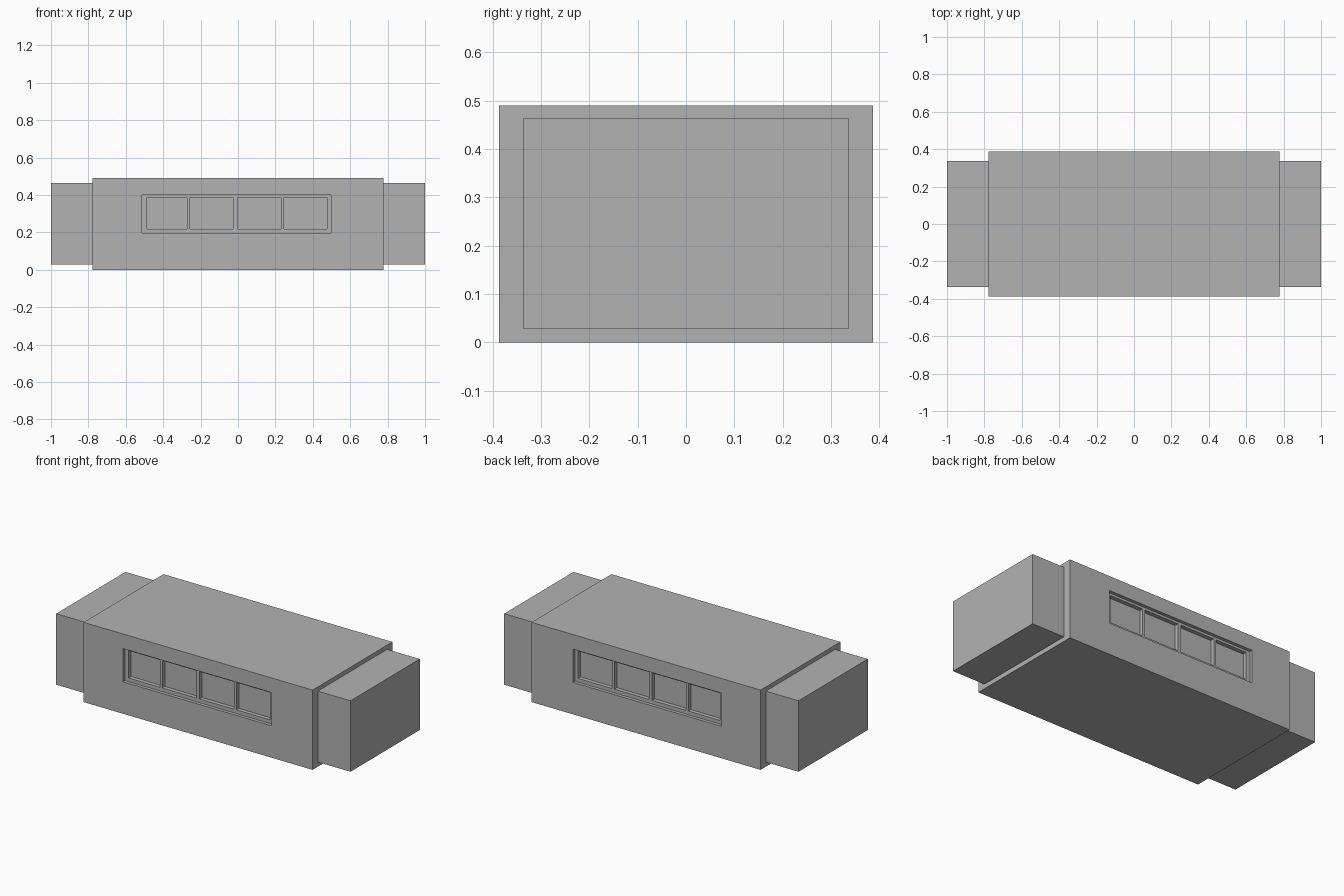
import bpy

if "Cube" in bpy.data.objects:
    bpy.data.objects.remove(bpy.data.objects["Cube"], do_unlink=True)

# Single plain grey finish
grey = bpy.data.materials.new("plain_grey")
grey.use_nodes = True
grey.diffuse_color = (0.45, 0.45, 0.45, 1)
grey.node_tree.nodes["Principled BSDF"].inputs["Base Color"].default_value = grey.diffuse_color


def box(name, x, y, z):
    """Axis-aligned box from (min, max) ranges."""
    ranges = (x, y, z)
    bpy.ops.mesh.primitive_cube_add(size=1, location=[sum(r) / 2 for r in ranges])
    ob = bpy.context.object
    ob.name = name
    ob.scale = [abs(r[1] - r[0]) for r in ranges]
    bpy.ops.object.transform_apply(location=False, rotation=False, scale=True)
    ob.data.materials.append(grey)
    return ob


def join(name, parts):
    bpy.ops.object.select_all(action='DESELECT')
    for p in parts:
        p.select_set(True)
    bpy.context.view_layer.objects.active = parts[0]
    bpy.ops.object.join()
    parts[0].name = name


HALF_X, HALF_Y, TOP = 0.778, 0.387, 0.49
OPEN_X, OPEN_Z = (-0.512, 0.497), (0.196, 0.40)      # wall opening
GLASS_X, GLASS_Z = (-0.487, 0.476), (0.218, 0.386)   # glazed area
MULLIONS = ((-0.273, -0.257), (-0.026, -0.004), (0.23, 0.246))
FRAME_IN, PANE_IN, CUT_IN = 0.02, 0.045, 0.06        # depths behind the wall face

# Main block and the smaller end blocks
body = box("main_block", (-HALF_X, HALF_X), (-HALF_Y, HALF_Y), (0, TOP))
for side, name in ((-1, "right_end_block"), (1, "left_end_block")):
    box(name, (side * HALF_X, side), (-0.336, 0.336), (0.028, 0.464))

# Window bands on front and back
for side, label in ((-1, "front"), (1, "back")):
    def depth(a, b):
        return (side * (HALF_Y - a), side * (HALF_Y - b))

    # Recess cut into the wall
    cutter = box(label + "_window_cutter", OPEN_X, depth(-0.05, CUT_IN), OPEN_Z)
    cutter.hide_render = True
    cut = body.modifiers.new("window_recess", 'BOOLEAN')
    cut.operation = 'DIFFERENCE'
    cut.solver = 'EXACT'
    cut.object = cutter
    bpy.context.view_layer.objects.active = body
    bpy.ops.object.modifier_apply(modifier=cut.name)
    bpy.data.objects.remove(cutter, do_unlink=True)

    # Frame stiles, rails and mullions
    y = depth(FRAME_IN, CUT_IN)
    bars = [box("bar", x, y, OPEN_Z) for x in
            ((OPEN_X[0], GLASS_X[0]), (GLASS_X[1], OPEN_X[1]))]
    bars += [box("bar", GLASS_X, y, z) for z in
             ((OPEN_Z[0], GLASS_Z[0]), (GLASS_Z[1], OPEN_Z[1]))]
    bars += [box("bar", x, y, GLASS_Z) for x in MULLIONS]
    join(label + "_window_frame", bars)

    # Panes between the mullions
    edges = [GLASS_X[0], *(v for m in MULLIONS for v in m), GLASS_X[1]]
    panes = [box("pane", x, depth(PANE_IN, CUT_IN), GLASS_Z)
             for x in zip(edges[::2], edges[1::2])]
    join(label + "_window_panes", panes)
